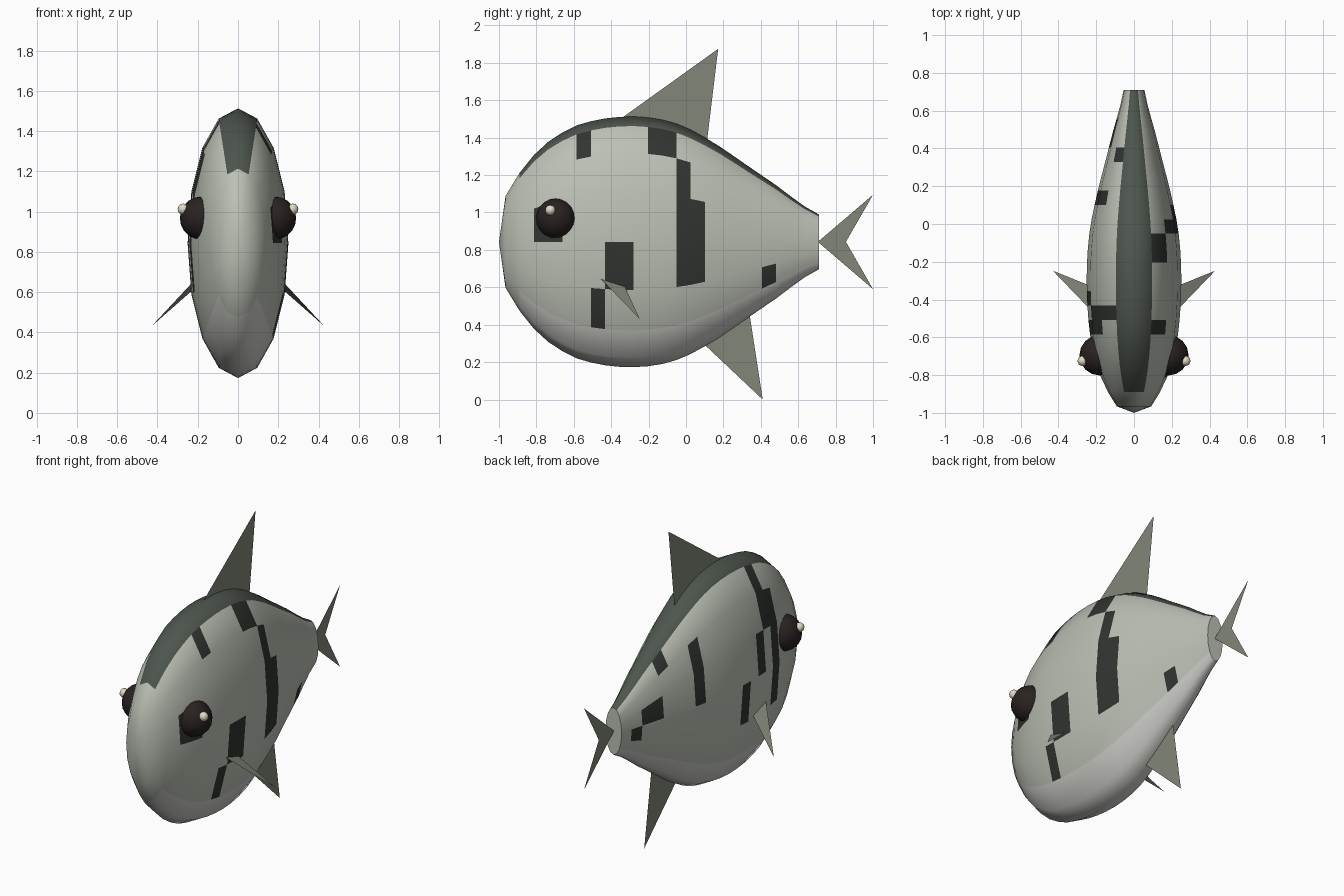
import bpy, bmesh, math

if "Cube" in bpy.data.objects:
    bpy.data.objects.remove(bpy.data.objects["Cube"])


def material(name, rgb):
    m = bpy.data.materials.new(name)
    m.diffuse_color = (*rgb, 1)
    m.use_nodes = True
    m.node_tree.nodes["Principled BSDF"].inputs["Base Color"].default_value = m.diffuse_color
    return m


SKIN = material("skin", (0.50, 0.53, 0.46))
BACK = material("back_dark", (0.075, 0.09, 0.075))
BELLY = material("belly_light", (0.60, 0.60, 0.57))
PATCH = material("patch_dark", (0.03, 0.035, 0.03))
FIN = material("fin", (0.22, 0.24, 0.19))
EYE = material("eye_dark", (0.022, 0.016, 0.015))
GLINT = material("eye_glint", (0.75, 0.70, 0.55))

# Body: evenly spaced 16-sided elliptical rings, radius per ring from nose to tail
SIDES, MID_Z, FLAT = 16, 0.843, 0.374
RADII = [.245, .37, .465, .535, .585, .623, .645, .66, .668, .67, .665, .653,
         .632, .60, .558, .512, .46, .407, .355, .303, .245, .19, .147]
Y0, Y1 = -0.965, 0.71

# Dark scales as (ring, segment counted down from the top), different on each side
RIGHT = {(2, 3), (3, 3), (5, 1), (6, 5), (7, 4), (8, 4), (10, 1), (11, 1),
         (12, 2), (12, 3), (12, 4), (13, 3), (13, 4), (18, 5)}
LEFT = {(6, 1), (5, 2), (6, 2), (7, 3), (5, 3), (5, 4), (9, 4),
        (14, 2), (14, 3), (17, 1), (18, 3), (19, 3), (20, 4)}


def skin_index(ring, k):
    right = k < SIDES // 2
    seg = k if right else SIDES - 1 - k
    if (ring, seg) in (RIGHT if right else LEFT):
        return 3
    if ring >= 1 and seg == 0:
        return 1
    if ring >= 1 and seg >= 6:
        return 2
    return 0


def build_body():
    bm = bmesh.new()
    rings = []
    for i, r in enumerate(RADII):
        y = Y0 + (Y1 - Y0) * i / (len(RADII) - 1)
        angles = [2 * math.pi * k / SIDES for k in range(SIDES)]
        rings.append([bm.verts.new((FLAT * r * math.sin(a), y, MID_Z + r * math.cos(a)))
                      for a in angles])
    nose = bm.verts.new((0, -1, MID_Z))
    for k in range(SIDES):
        n = (k + 1) % SIDES
        bm.faces.new((nose, rings[0][n], rings[0][k])).smooth = True
        for i in range(len(rings) - 1):
            a, b = rings[i], rings[i + 1]
            f = bm.faces.new((a[k], a[n], b[n], b[k]))
            f.smooth = True
            f.material_index = skin_index(i, k)
    bm.faces.new(rings[-1])  # flat tail stump
    bmesh.ops.recalc_face_normals(bm, faces=bm.faces)
    me = bpy.data.meshes.new("body")
    bm.to_mesh(me)
    bm.free()
    for m in (SKIN, BACK, BELLY, PATCH):
        me.materials.append(m)
    bpy.context.collection.objects.link(bpy.data.objects.new("body", me))


def fin(name, points, faces=None):
    me = bpy.data.meshes.new(name)
    me.from_pydata(points, [], faces or [tuple(range(len(points)))])
    me.materials.append(FIN)
    bpy.context.collection.objects.link(bpy.data.objects.new(name, me))


def ball(name, loc, r, segs, rings, mat):
    bpy.ops.mesh.primitive_uv_sphere_add(segments=segs, ring_count=rings, radius=r, location=loc)
    ob = bpy.context.object
    ob.name = name
    ob.data.materials.append(mat)
    bpy.ops.object.shade_smooth()


build_body()

# Single-sheet fins on the centre line
fin("dorsal_fin", [(0, -.40, 1.465), (0, .172, 1.875), (0, .105, 1.32)])
fin("anal_fin", [(0, .06, .33), (0, .41, 0), (0, .33, .52)])
fin("tail_fin", [(0, .705, MID_Z), (0, 1, 1.095), (0, .855, MID_Z), (0, 1, .59)],
    [(0, 2, 1), (0, 3, 2)])

# Paired parts
for side, s in (("right", 1), ("left", -1)):
    fin("pectoral_fin_" + side,
        [(s * .225, -.46, .65), (s * .225, -.33, .61), (s * .43, -.247, .43)])
    ball("eye_" + side, (s * .182, -.695, .968), .107, 16, 10, EYE)
    ball("eye_glint_" + side, (s * .272, -.725, 1.012), .028, 8, 6, GLINT)
